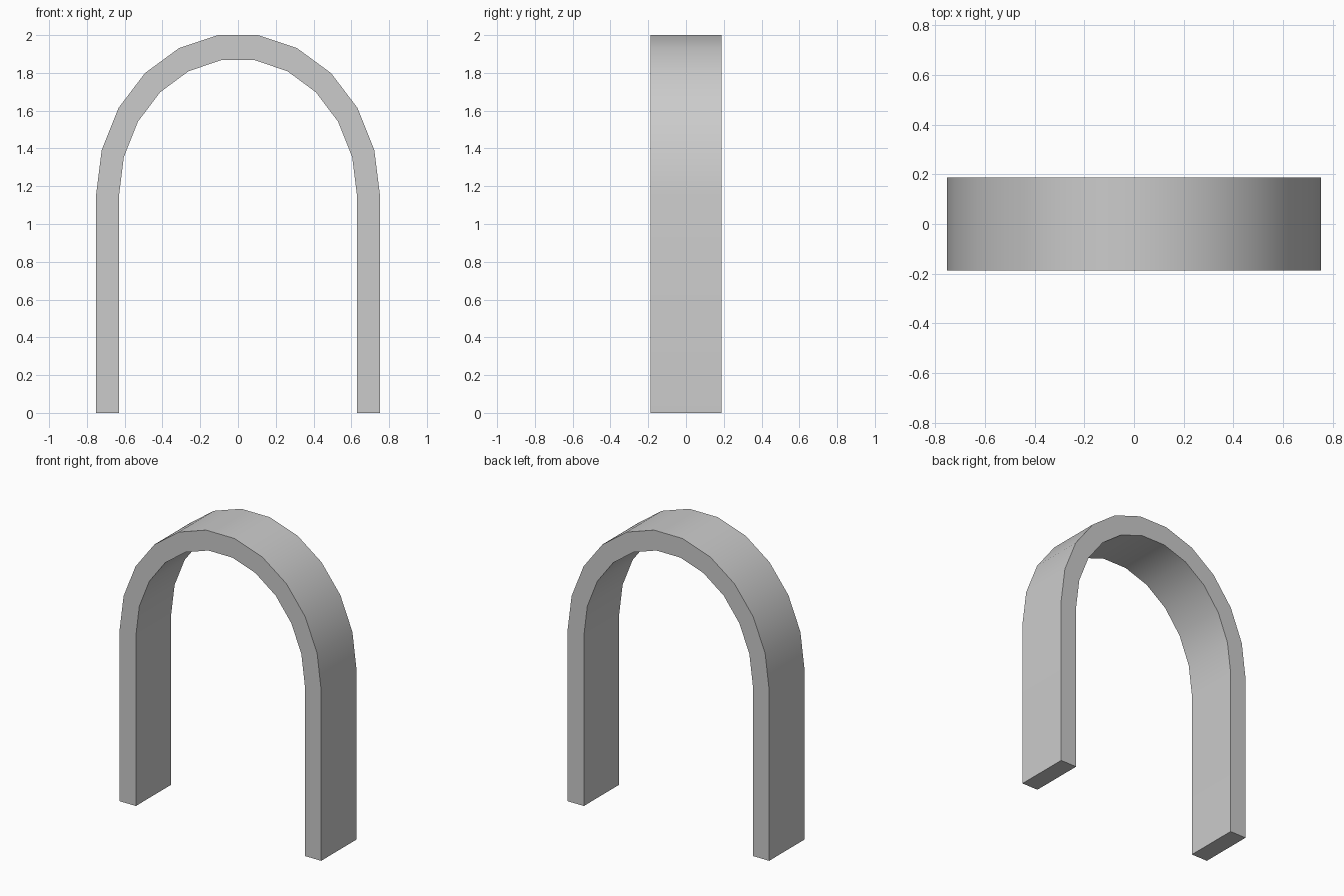
import bpy, bmesh, math

if "Cube" in bpy.data.objects:
    bpy.data.objects.remove(bpy.data.objects["Cube"])

SEGMENTS = 11      # facets around the arch
HALF_DEPTH = 0.188
SPRING = 1.15      # height where the curve starts


def arch_line(half_width, top):
    """Leg foot, half-ellipse over the top, other leg foot, as (x, z)."""
    rise = (top - SPRING) / math.sin(math.pi * 5 / SEGMENTS)
    pts = [(half_width, 0)]
    for i in range(SEGMENTS + 1):
        a = math.pi * i / SEGMENTS
        pts.append((half_width * math.cos(a), SPRING + rise * math.sin(a)))
    return pts + [(-half_width, 0)]


outer = arch_line(0.752, 2.0)
inner = arch_line(0.63, 1.867)

bm = bmesh.new()
# Four rails: outer/inner edge at front and back
rails = [[bm.verts.new((x, y, z)) for x, z in line]
         for line, y in ((outer, -HALF_DEPTH), (outer, HALF_DEPTH),
                         (inner, HALF_DEPTH), (inner, -HALF_DEPTH))]
# Skin between rails, then close the feet
for a, b in zip(rails, rails[1:] + rails[:1]):
    for i in range(len(outer) - 1):
        bm.faces.new((a[i], b[i], b[i + 1], a[i + 1]))
for end in (0, -1):
    bm.faces.new([r[end] for r in rails])
bmesh.ops.recalc_face_normals(bm, faces=bm.faces)

mesh = bpy.data.meshes.new("arch")
bm.to_mesh(mesh)
bm.free()
arch = bpy.data.objects.new("arch", mesh)
bpy.context.collection.objects.link(arch)

# Smooth curve with crisp edges
bpy.context.view_layer.objects.active = arch
arch.select_set(True)
bpy.ops.object.shade_smooth_by_angle(angle=math.radians(30))
